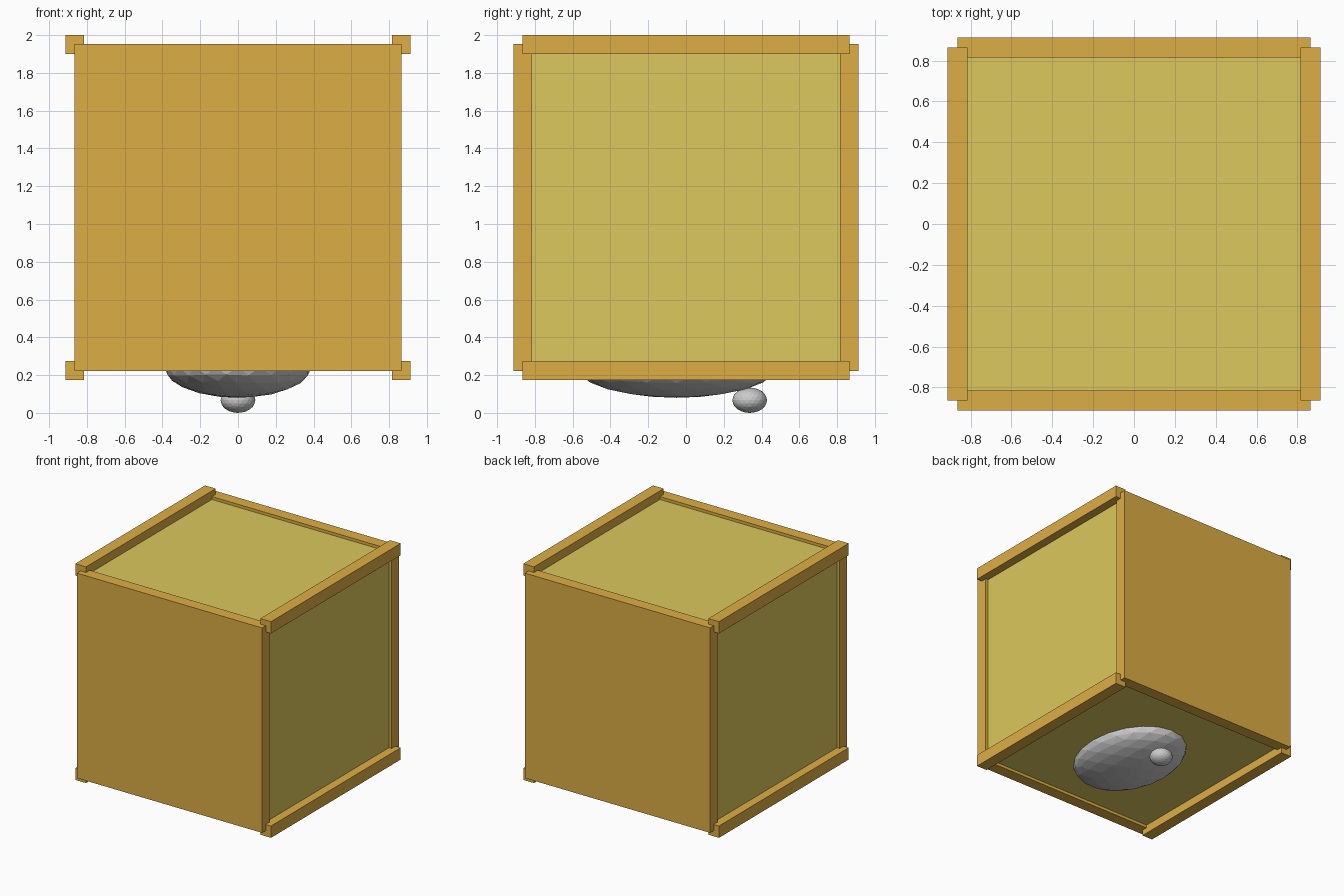
import bpy

if "Cube" in bpy.data.objects:
    bpy.data.objects.remove(bpy.data.objects["Cube"])

CZ = 1.0875   # height of the crate centre


def material(name, color):
    m = bpy.data.materials.new(name)
    m.diffuse_color = color
    m.use_nodes = True
    m.node_tree.nodes["Principled BSDF"].inputs["Base Color"].default_value = m.diffuse_color
    return m


timber = material("timber", (0.72, 0.42, 0.06, 1))
infill = material("infill", (0.71, 0.58, 0.11, 1))


def box(name, loc, size, mat):
    bpy.ops.mesh.primitive_cube_add(size=1, location=loc)
    ob = bpy.context.object
    ob.name = name
    ob.scale = size
    bpy.ops.object.transform_apply(location=False, rotation=False, scale=True)
    ob.data.materials.append(mat)
    return ob


def pebble(name, loc, radii):
    bpy.ops.mesh.primitive_ico_sphere_add(subdivisions=3, radius=1, location=loc)
    ob = bpy.context.object
    ob.name = name
    ob.scale = radii
    bpy.ops.object.transform_apply(location=False, rotation=False, scale=True)


# Recessed inner body: sides, top and bottom sit behind the frame
box("inner_body", (0, 0, CZ), (1.68, 1.64, 1.68), infill)

# Solid end panels at the front and back
for name, s in (("front_panel", -1), ("back_panel", 1)):
    box(name, (0, s * 0.864, CZ), (1.73, 0.1, 1.73), timber)

# Four rails along the top and bottom side edges
for side, sx in (("left", -1), ("right", 1)):
    for level, sz in (("bottom", -1), ("top", 1)):
        box(f"{level}_{side}_rail", (sx * 0.864, 0, CZ + sz * 0.8625),
            (0.1, 1.73, 0.1), timber)

# Grey dome bulging from the floor, with a small knob under it
pebble("belly_dome", (0, -0.05, 0.243), (0.39, 0.53, 0.163))
pebble("belly_knob", (0, 0.337, 0.067), (0.092, 0.092, 0.067))
